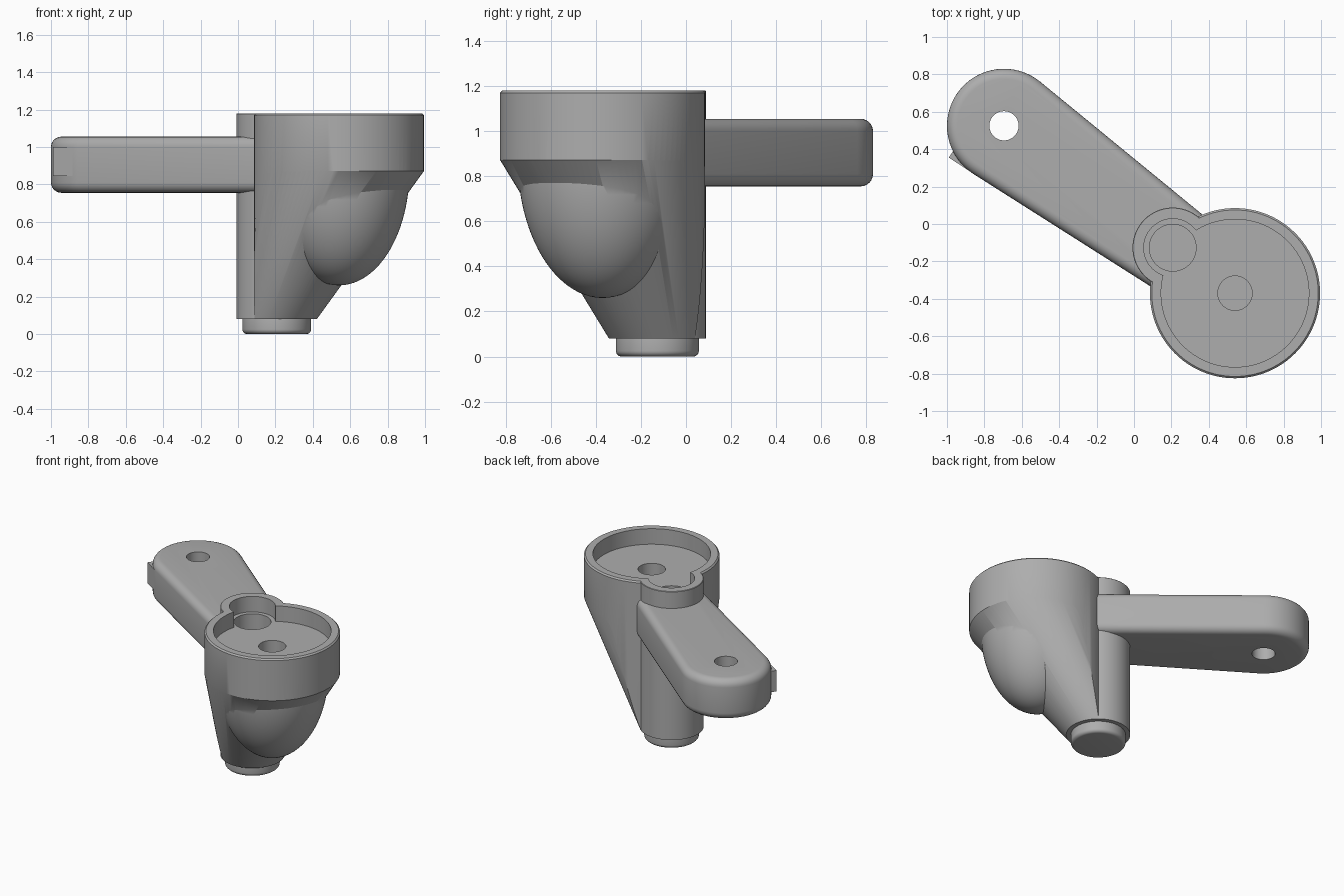
import bpy
import bmesh
from math import sin, cos, pi, acos, hypot, atan2
from mathutils import Vector

cube = bpy.data.objects.get("Cube")
if cube:
    bpy.data.objects.remove(cube)

grey = bpy.data.materials.new("plain grey")
grey.use_nodes = True
GREY = (0.42, 0.42, 0.42, 1)
grey.diffuse_color = GREY
grey.node_tree.nodes["Principled BSDF"].inputs["Base Color"].default_value = GREY

CUP = Vector((0.54, -0.37))      # axis of the round cup
POST = Vector((0.207, -0.127))   # axis of the slim post
TIP = Vector((-0.695, 0.525))    # axis of the arm hole
SIDES = 96


def circle(c, r, z):
    return [(c.x + r * cos(2 * pi * i / SIDES), c.y + r * sin(2 * pi * i / SIDES), z)
            for i in range(SIDES)]


def capsule(a, ra, b, rb, z, n=32):
    """Outline around two circles joined by their tangents."""
    d = b - a
    base, half = atan2(d.y, d.x), acos((ra - rb) / hypot(d.x, d.y))
    pts = []
    for c, r, start, span in ((a, ra, half, 2 * (pi - half)), (b, rb, -half, 2 * half)):
        for i in range(n + 1):
            t = base + start + span * i / n
            pts.append((c.x + r * cos(t), c.y + r * sin(t), z))
    return pts


def loft(name, rings):
    """Skin a stack of matching rings and cap both ends."""
    bm = bmesh.new()
    rows = [[bm.verts.new(p) for p in ring] for ring in rings]
    n = len(rows[0])
    for low, high in zip(rows, rows[1:]):
        for i in range(n):
            j = (i + 1) % n
            bm.faces.new((low[i], low[j], high[j], high[i]))
    bm.faces.new(rows[0][::-1])
    bm.faces.new(rows[-1])
    bmesh.ops.recalc_face_normals(bm, faces=bm.faces)
    mesh = bpy.data.meshes.new(name)
    bm.to_mesh(mesh)
    bm.free()
    mesh.materials.append(grey)
    ob = bpy.data.objects.new(name, mesh)
    bpy.context.collection.objects.link(ob)
    return ob


def lathe(name, c, profile):
    return loft(name, [circle(c, r, z) for r, z in profile])


def rounded(z0, z1, f, steps=6):
    """(inset, z) pairs for a wall with filleted bottom and top edges."""
    arc = [(f * (1 - sin(pi / 2 * k / steps)), f * (1 - cos(pi / 2 * k / steps)))
           for k in range(steps + 1)]
    return [(i, z0 + h) for i, h in arc] + [(i, z1 - h) for i, h in reversed(arc)]


def activate(ob):
    bpy.ops.object.select_all(action="DESELECT")
    ob.select_set(True)
    bpy.context.view_layer.objects.active = ob


def combine(ob, other, operation, keep=False):
    activate(ob)
    mod = ob.modifiers.new(operation.lower(), "BOOLEAN")
    mod.operation, mod.object, mod.solver = operation, other, "EXACT"
    bpy.ops.object.modifier_apply(modifier=mod.name)
    if not keep:
        bpy.data.objects.remove(other)


# Cup wall, trimmed below by a funnel that narrows to the post
body = lathe("cup_body", CUP, [(0.455, 0.06), (0.455, 1.17), (0.445, 1.18)])
funnel = loft("funnel", [circle(POST, 0.215, 0.08), circle(CUP, 0.457, 0.875),
                         circle(CUP, 0.7, 1.3)])
combine(body, funnel, "INTERSECT")

# Slim post and the egg-shaped bowl bulging through the funnel
combine(body, lathe("post", POST, [(0.215, 0.08), (0.215, 1.177), (0.212, 1.18)]), "UNION")
bowl = [(0.377 * cos(a), 0.875 - 0.615 * sin(a))
        for a in (pi / 2 * (1 - k / 24) * 0.985 for k in range(25))]
combine(body, lathe("bowl", CUP, bowl), "UNION")

# Keyhole-shaped recess and the two bores in its floor
FLOOR = 1.065
post_bore = lathe("post_bore", POST, [(0.125, 0.85), (0.125, 1.3)])
combine(body, lathe("cup_recess", CUP, [(0.395, FLOOR), (0.395, 1.3)]), "DIFFERENCE")
combine(body, lathe("post_recess", POST, [(0.155, FLOOR), (0.155, 1.32)]), "DIFFERENCE")
combine(body, lathe("cup_bore", CUP, [(0.092, 0.85), (0.092, 1.34)]), "DIFFERENCE")
combine(body, post_bore, "DIFFERENCE", keep=True)

# Foot plug under the post
foot = lathe("foot_plug", POST, [(0.184 - i, z) for i, z in rounded(0, 0.11, 0.025)])

# Tapered arm with rounded edges and a through hole
arm = loft("arm", [capsule(TIP, 0.305 - i, POST, 0.238 - i, z)
                   for i, z in rounded(0.755, 1.055, 0.055)])
combine(arm, lathe("arm_hole", TIP, [(0.078, 0.6), (0.078, 1.2)]), "DIFFERENCE")
combine(arm, post_bore, "DIFFERENCE")

# Small square tab that carries the arm's front side past its rounded end
along = Vector((0.838, -0.546))
across = Vector((0.546, 0.838))
corner = Vector((-0.99, 0.355))
outline = [corner, corner + along * 0.16, corner + along * 0.16 + across * 0.1,
           corner + across * 0.1]
tab = loft("arm_tab", [[(p.x, p.y, z) for p in outline] for z in (0.845, 1.0)])

for part in (body, foot, arm):
    activate(part)
    bpy.ops.object.shade_smooth_by_angle()
